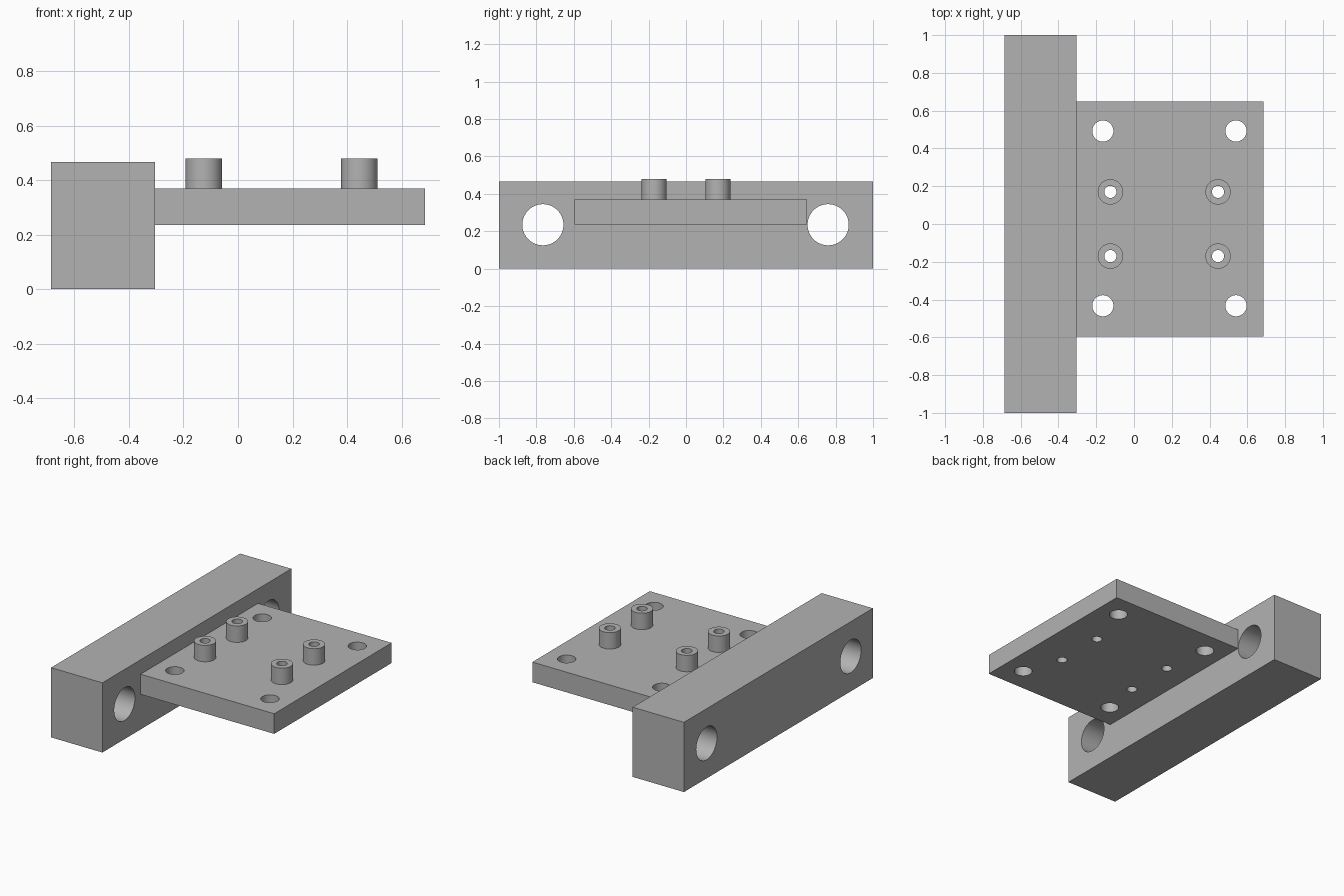
import bpy
import math

default_cube = bpy.data.objects.get("Cube")
if default_cube:
    bpy.data.objects.remove(default_cube, do_unlink=True)

grey = bpy.data.materials.new("plain grey")
grey.use_nodes = True
colour = (0.45, 0.45, 0.45, 1)
grey.diffuse_color = colour
grey.node_tree.nodes["Principled BSDF"].inputs["Base Color"].default_value = colour


def box(name, low, high):
    centre = [(a + b) / 2 for a, b in zip(low, high)]
    bpy.ops.mesh.primitive_cube_add(size=1, location=centre)
    ob = bpy.context.object
    ob.name = name
    ob.scale = [b - a for a, b in zip(low, high)]
    bpy.ops.object.transform_apply(location=False, rotation=False, scale=True)
    ob.data.materials.append(grey)
    return ob


def cylinder(name, centre, radius, depth, rotation=(0, 0, 0)):
    bpy.ops.mesh.primitive_cylinder_add(vertices=64, radius=radius, depth=depth,
                                        location=centre, rotation=rotation)
    ob = bpy.context.object
    ob.name = name
    return ob


def drill(ob, centre, radius, rotation=(0, 0, 0)):
    """Cut a round through-hole and discard the cutter."""
    cutter = cylinder("drill_cutter", centre, radius, 1, rotation)
    cutter.hide_render = True
    mod = ob.modifiers.new("hole", 'BOOLEAN')
    mod.operation = 'DIFFERENCE'
    mod.solver = 'EXACT'
    mod.object = cutter
    bpy.context.view_layer.objects.active = ob
    bpy.ops.object.modifier_apply(modifier=mod.name)
    bpy.data.objects.remove(cutter, do_unlink=True)


def smooth(ob):
    bpy.ops.object.select_all(action='DESELECT')
    ob.select_set(True)
    bpy.context.view_layer.objects.active = ob
    bpy.ops.object.shade_smooth_by_angle(angle=math.radians(30))


INNER_X = -0.305
PLATE_TOP, POST_TOP = 0.37, 0.48

# Mounting bar with a cross hole near each end
bar = box("mounting_bar", (-0.685, -1, 0), (INNER_X, 1, 0.467))
for y in (-0.765, 0.76):
    drill(bar, (-0.5, y, 0.235), 0.11, (0, math.pi / 2, 0))
smooth(bar)

# Base plate with four corner holes
plate = box("base_plate", (INNER_X, -0.595, 0.235), (0.685, 0.648, PLATE_TOP))
for x in (-0.165, 0.54):
    for y in (-0.433, 0.492):
        drill(plate, (x, y, 0.3), 0.056)

# Hollow standoffs, their bores running on through the plate
for x, side in ((-0.125, "inner"), (0.445, "outer")):
    for y, end in ((-0.17, "front"), (0.17, "back")):
        post = cylinder(f"standoff_{side}_{end}", (x, y, (PLATE_TOP + POST_TOP) / 2),
                        0.067, POST_TOP - PLATE_TOP)
        post.data.materials.append(grey)
        for part in (post, plate):
            drill(part, (x, y, 0.4), 0.032)
        smooth(post)
smooth(plate)
